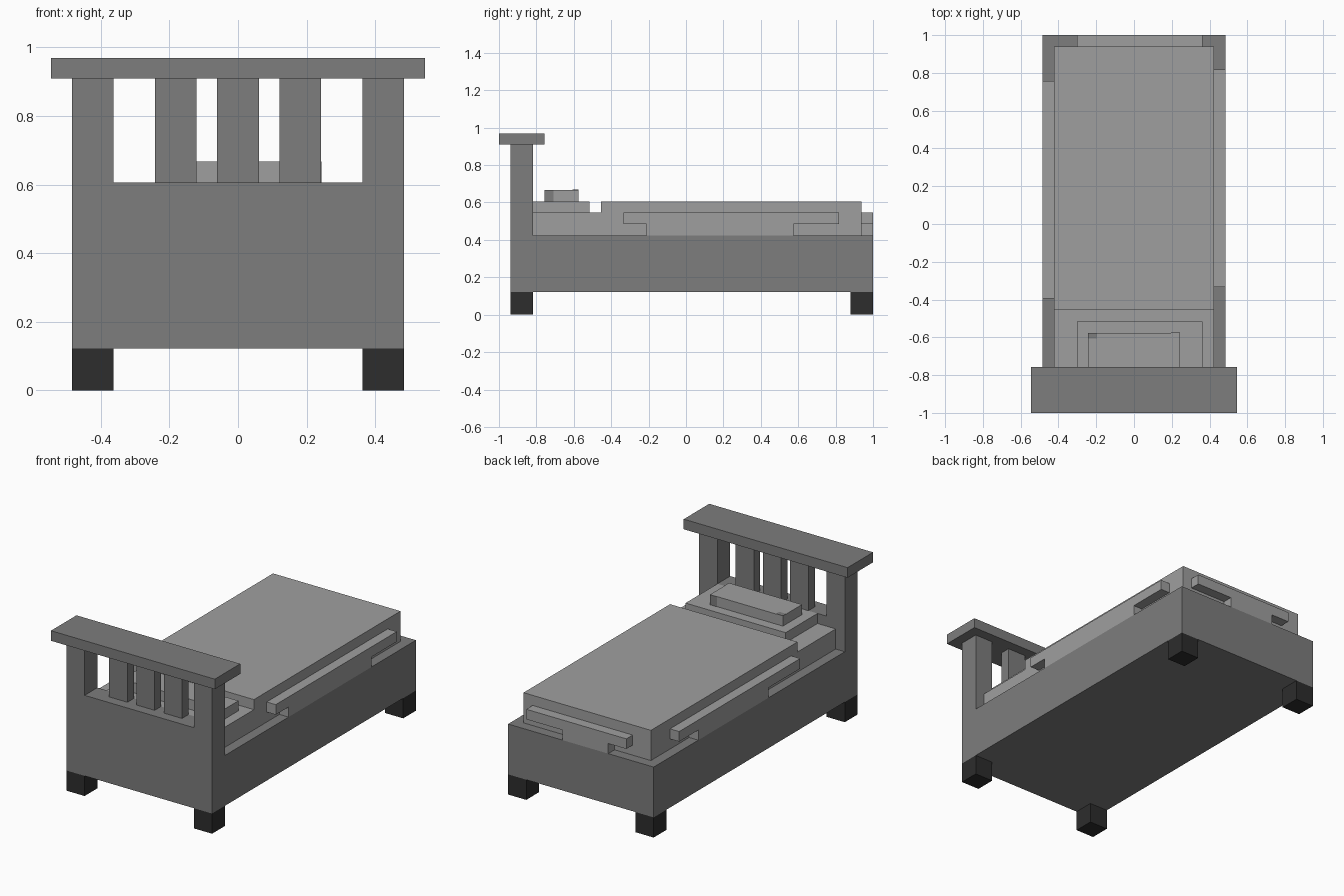
import bpy, bmesh
from mathutils import Vector

if "Cube" in bpy.data.objects:
    bpy.data.objects.remove(bpy.data.objects["Cube"])

U = 2 / 33  # the whole bed sits on a 33-unit-long grid


def material(name, v):
    m = bpy.data.materials.new(name)
    m.diffuse_color = (v, v, v, 1)
    m.use_nodes = True
    m.node_tree.nodes["Principled BSDF"].inputs["Base Color"].default_value = m.diffuse_color
    return m


FRAME = material("frame grey", 0.205)
LINEN = material("linen grey", 0.347)
FEET = material("foot charcoal", 0.026)


def finish(name, bm, mat):
    bmesh.ops.recalc_face_normals(bm, faces=bm.faces)
    me = bpy.data.meshes.new(name)
    bm.to_mesh(me)
    bm.free()
    me.materials.append(mat)
    ob = bpy.data.objects.new(name, me)
    bpy.context.collection.objects.link(ob)
    return ob


def box(name, mat, x0, x1, n0, n1, z0, z1):
    """Box in grid units; n is counted from the foot end (y = 1) forwards."""
    lo = Vector((x0 * U, 1 - n1 * U, z0 * U))
    hi = Vector((x1 * U, 1 - n0 * U, z1 * U))
    bm = bmesh.new()
    bmesh.ops.create_cube(bm, size=1)
    for v in bm.verts:
        v.co = Vector([(lo[i] + hi[i]) / 2 + v.co[i] * (hi[i] - lo[i]) for i in range(3)])
    return finish(name, bm, mat)


def flap(name, top, low, place, depth):
    """Blanket overhang: a stepped profile (wide top, narrow base), extruded."""
    pts = [(top[0], 9), (top[1], 9), (top[1], 8), (low[1], 8),
           (low[1], 7), (low[0], 7), (low[0], 8), (top[0], 8)]
    bm = bmesh.new()
    face = bm.faces.new([bm.verts.new(place(a, z)) for a, z in pts])
    ext = bmesh.ops.extrude_face_region(bm, geom=[face])["geom"]
    bmesh.ops.translate(bm, vec=Vector(depth) * U,
                        verts=[g for g in ext if isinstance(g, bmesh.types.BMVert)])
    return finish(name, bm, LINEN)


# Bed base and feet
box("bed_base", FRAME, -8, 8, 0, 32, 2, 7)
for side, x in (("left", -8), ("right", 6)):
    for end, n in (("back", 0), ("front", 30)):
        box(f"{end}_{side}_foot", FEET, x, x + 2, n, n + 2, 0, 2)
    box(f"{side}_headboard_post", FRAME, x, x + 2, 30, 32, 10, 15)

# Headboard
box("headboard_panel", FRAME, -8, 8, 30, 32, 7, 10)
for i, x in enumerate((-4, -1, 2)):
    box(f"headboard_slat_{i + 1}", FRAME, x, x + 2, 30, 31, 10, 15)
box("headboard_cap", FRAME, -9, 9, 29, 33, 15, 16)

# Bedding
box("mattress", LINEN, -7, 7, 24, 30, 7, 9)
box("blanket", LINEN, -7, 7, 1, 24, 7, 10)
box("lower_pillow", LINEN, -5, 6, 25, 30, 9, 10)
box("upper_pillow", LINEN, -4, 4, 26, 29, 10, 11)

# Blanket overhangs on both sides and the foot end
flap("right_blanket_flap", (3, 22), (7, 20),
     lambda n, z: (7 * U, 1 - n * U, z * U), (1, 0, 0))
flap("left_blanket_flap", (4, 23), (7, 18),
     lambda n, z: (-8 * U, 1 - n * U, z * U), (1, 0, 0))
flap("foot_blanket_flap", (-5, 6), (-3, 2),
     lambda x, z: (x * U, 1 - U, z * U), (0, 1, 0))

# Small dark marks on the upper pillow
T = 0.03
box("pillow_side_mark", FRAME, 4, 4 + T, 28.2, 29, 10, 11)
box("pillow_back_mark", FRAME, 3.25, 4, 26 - T, 26, 10, 11)
box("pillow_top_mark", FRAME, -4, -3.25, 26, 26.5, 11, 11 + T)
